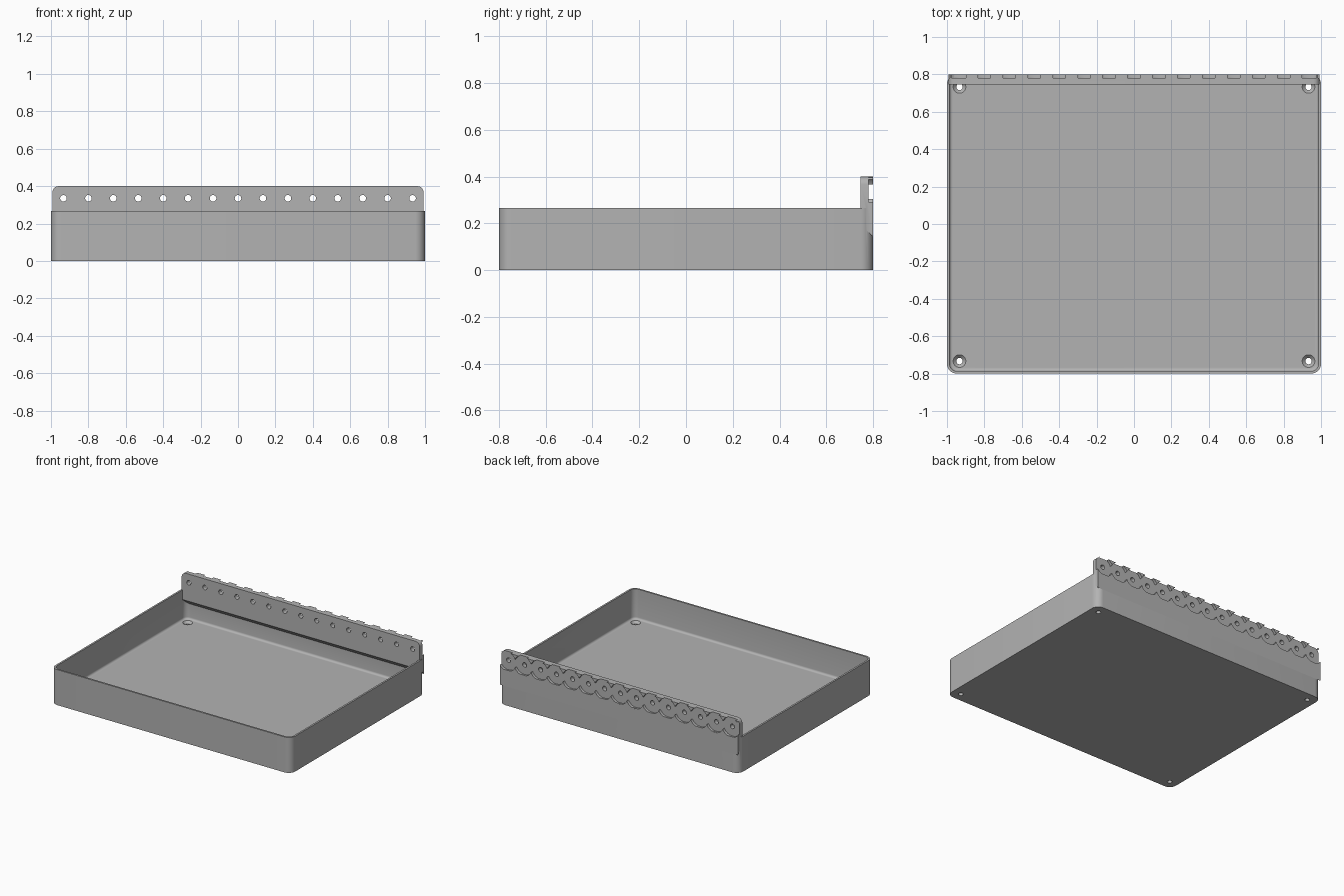
import bpy, bmesh, math
from mathutils import Matrix

if "Cube" in bpy.data.objects:
    bpy.data.objects.remove(bpy.data.objects["Cube"])

grey = bpy.data.materials.new("light grey")
grey.use_nodes = True
grey.diffuse_color = (0.45, 0.45, 0.45, 1)
grey.node_tree.nodes["Principled BSDF"].inputs["Base Color"].default_value = (0.45, 0.45, 0.45, 1)

HX, HY, RIM, WALL, FLOOR, FILLET, CORNER = 1.0, 0.8, 0.267, 0.0135, 0.04, 0.016, 0.053
HOLE_Z, PITCH, COUNT = 0.335, 2 / 15, 15


def make_object(name, bm):
    bmesh.ops.recalc_face_normals(bm, faces=bm.faces)
    mesh = bpy.data.meshes.new(name)
    bm.to_mesh(mesh)
    bm.free()
    mesh.materials.append(grey)
    obj = bpy.data.objects.new(name, mesh)
    bpy.context.collection.objects.link(obj)
    return obj


def rounded_ring(bm, inset, z, steps=8):
    r = max(CORNER - inset, 0.01)
    verts = []
    for corner, (sx, sy) in enumerate([(1, 1), (-1, 1), (-1, -1), (1, -1)]):
        for i in range(steps + 1):
            a = math.pi / 2 * (corner + i / steps)
            verts.append(bm.verts.new((sx * (HX - inset - r) + r * math.cos(a),
                                       sy * (HY - inset - r) + r * math.sin(a), z)))
    return verts


def cone(bm, x, y, z, r_low, r_high, depth, along_y=False, segments=32):
    place = Matrix.Translation((x, y, z))
    if along_y:
        place = place @ Matrix.Rotation(math.pi / 2, 4, 'X')
    bmesh.ops.create_cone(bm, cap_ends=True, segments=segments, radius1=r_low,
                          radius2=r_high, depth=depth, matrix=place)


def combine(target, other, operation):
    mod = target.modifiers.new("combine", 'BOOLEAN')
    mod.operation, mod.object, mod.solver = operation, other, 'EXACT'
    bpy.context.view_layer.objects.active = target
    bpy.ops.object.modifier_apply(modifier=mod.name)
    bpy.data.objects.remove(other)


# Open tray with thin walls and a small fillet around the floor
bm = bmesh.new()
profile = [(0, 0), (0, RIM), (WALL, RIM)]
for i in range(6):
    a = math.pi / 2 * i / 5
    profile.append((WALL + FILLET * (1 - math.cos(a)), FLOOR + FILLET * (1 - math.sin(a))))
rings = [rounded_ring(bm, inset, z) for inset, z in profile]
for low, high in zip(rings, rings[1:]):
    for i in range(len(low)):
        j = (i + 1) % len(low)
        bm.faces.new((low[i], low[j], high[j], high[i]))
bm.faces.new(rings[0])
bm.faces.new(rings[-1])
tray = make_object("tray", bm)

# Raised back rail with a sloped underside and rounded top corners
bm = bmesh.new()
section = [(0.747, 0.4), (0.747, 0.195), (0.8002, 0.143), (0.8002, 0.4)]
ends = [[bm.verts.new((x, y, z)) for y, z in section] for x in (-0.993, 0.993)]
for end in ends:
    bm.faces.new(end)
for i in range(4):
    j = (i + 1) % 4
    bm.faces.new((ends[0][i], ends[0][j], ends[1][j], ends[1][i]))
top_corners = [e for e in bm.edges if all(v.co.z > 0.39 for v in e.verts)
               and abs(e.verts[0].co.x - e.verts[1].co.x) < 0.01]
bmesh.ops.bevel(bm, geom=top_corners, offset=0.035, segments=6, profile=0.5, affect='EDGES')
rail = make_object("back_rail", bm)

# Overlapping round recesses on the rail's back, cut as alternating sets
for start in (0, 1):
    bm = bmesh.new()
    for i in range(start, COUNT, 2):
        cone(bm, (i - COUNT // 2) * PITCH, 0.83, HOLE_Z, 0.0735, 0.0735, 0.1, True, 48)
    combine(rail, make_object("recess_cutter", bm), 'DIFFERENCE')

# Row of small holes through the rail
bm = bmesh.new()
for i in range(COUNT):
    cone(bm, (i - COUNT // 2) * PITCH, 0.77, HOLE_Z, 0.0175, 0.0175, 0.2, True, 24)
combine(rail, make_object("rail_hole_cutter", bm), 'DIFFERENCE')

# Screw holes in the floor corners, then their countersinks
for r_low, r_high, z, depth in [(0.017, 0.017, 0.02, 0.1), (0.012, 0.038, 0.031, 0.026)]:
    bm = bmesh.new()
    for x in (-0.933, 0.933):
        for y in (-0.733, 0.733):
            cone(bm, x, y, z, r_low, r_high, depth)
    combine(tray, make_object("screw_hole_cutter", bm), 'DIFFERENCE')

# One solid body, smooth on the curves only
combine(tray, rail, 'UNION')
tray.name = "tray_with_back_rail"
bpy.ops.object.select_all(action='DESELECT')
tray.select_set(True)
bpy.context.view_layer.objects.active = tray
bpy.ops.object.shade_smooth_by_angle(angle=math.radians(30))
